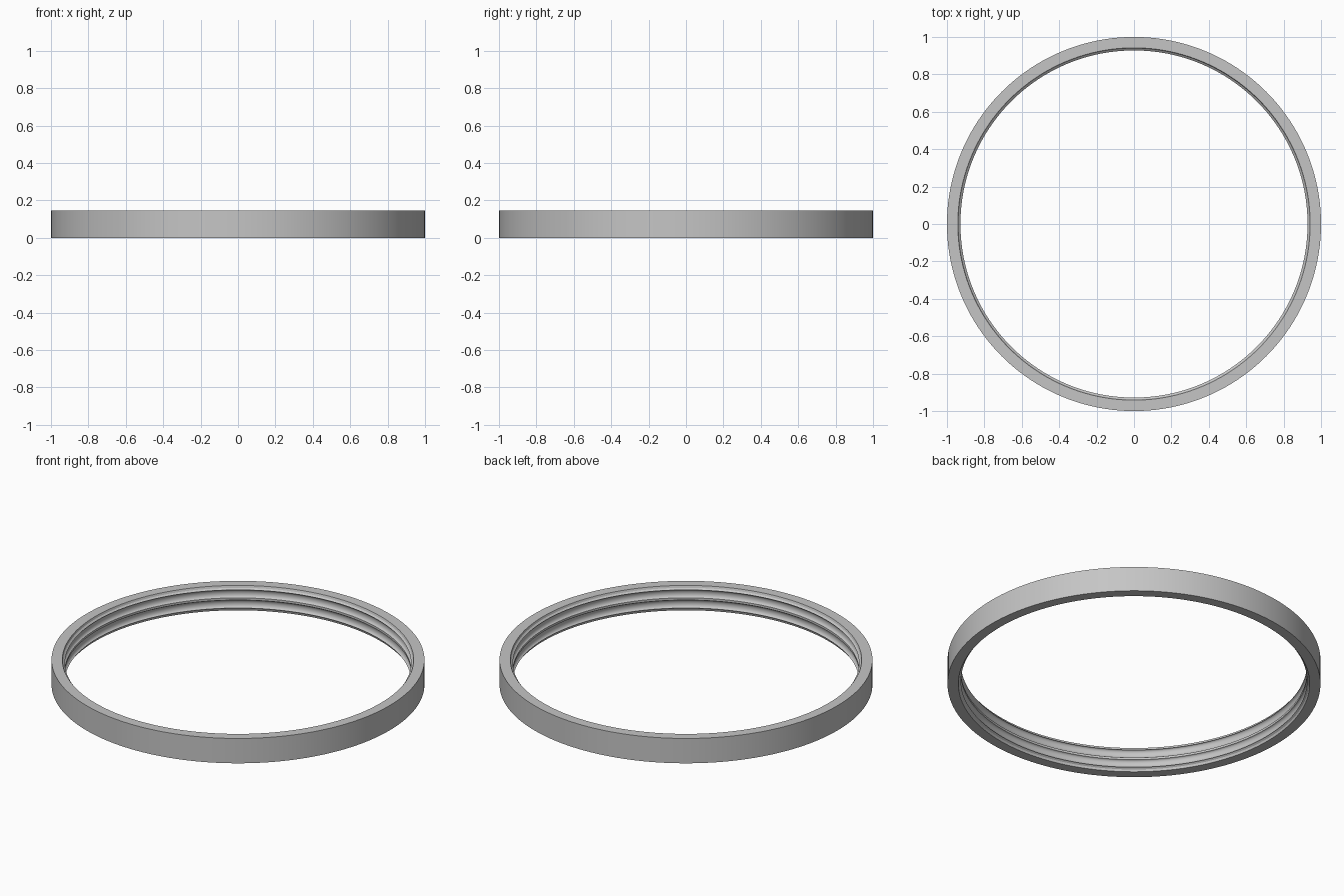
import bpy, bmesh, math

HEIGHT = 0.147
SEGMENTS = 160

cube = bpy.data.objects.get("Cube")
if cube:
    bpy.data.objects.remove(cube, do_unlink=True)

steel = bpy.data.materials.new("grey steel")
steel.use_nodes = True
colour = (0.56, 0.56, 0.56, 1)
steel.diffuse_color = colour
steel.node_tree.nodes["Principled BSDF"].inputs["Base Color"].default_value = colour


def groove(z_low, z_high, lip, depth, steps=8):
    """Rounded race cut outward into the inner wall, from bottom to top."""
    return [(lip + depth * math.sin(math.pi * i / steps),
             z_low + (z_high - z_low) * (0.5 - 0.5 * math.cos(math.pi * i / steps)))
            for i in range(steps + 1)]


# Cross-section: flat outer wall, bevelled mouths and two rounded races
profile = [(1, HEIGHT), (1, 0), (0.942, 0), (0.938, 0.012)]
profile += groove(0.02, 0.067, 0.928, 0.014)
profile += groove(0.08, 0.127, 0.928, 0.014)
profile += [(0.938, 0.135), (0.942, HEIGHT)]

# Spin the closed section into a ring
bm = bmesh.new()
verts = [bm.verts.new((r, 0, z)) for r, z in profile]
edges = [bm.edges.new((verts[i - 1], verts[i])) for i in range(len(verts))]
bmesh.ops.spin(bm, geom=verts + edges, cent=(0, 0, 0), axis=(0, 0, 1),
               angle=math.tau, steps=SEGMENTS, use_merge=True)
bmesh.ops.remove_doubles(bm, verts=bm.verts, dist=0.0001)
bmesh.ops.recalc_face_normals(bm, faces=bm.faces)
mesh = bpy.data.meshes.new("grooved_ring")
bm.to_mesh(mesh)
bm.free()
mesh.materials.append(steel)

ring = bpy.data.objects.new("grooved_ring", mesh)
bpy.context.collection.objects.link(ring)
bpy.ops.object.select_all(action="DESELECT")
ring.select_set(True)
bpy.context.view_layer.objects.active = ring
bpy.ops.object.shade_smooth_by_angle(angle=math.radians(30))
